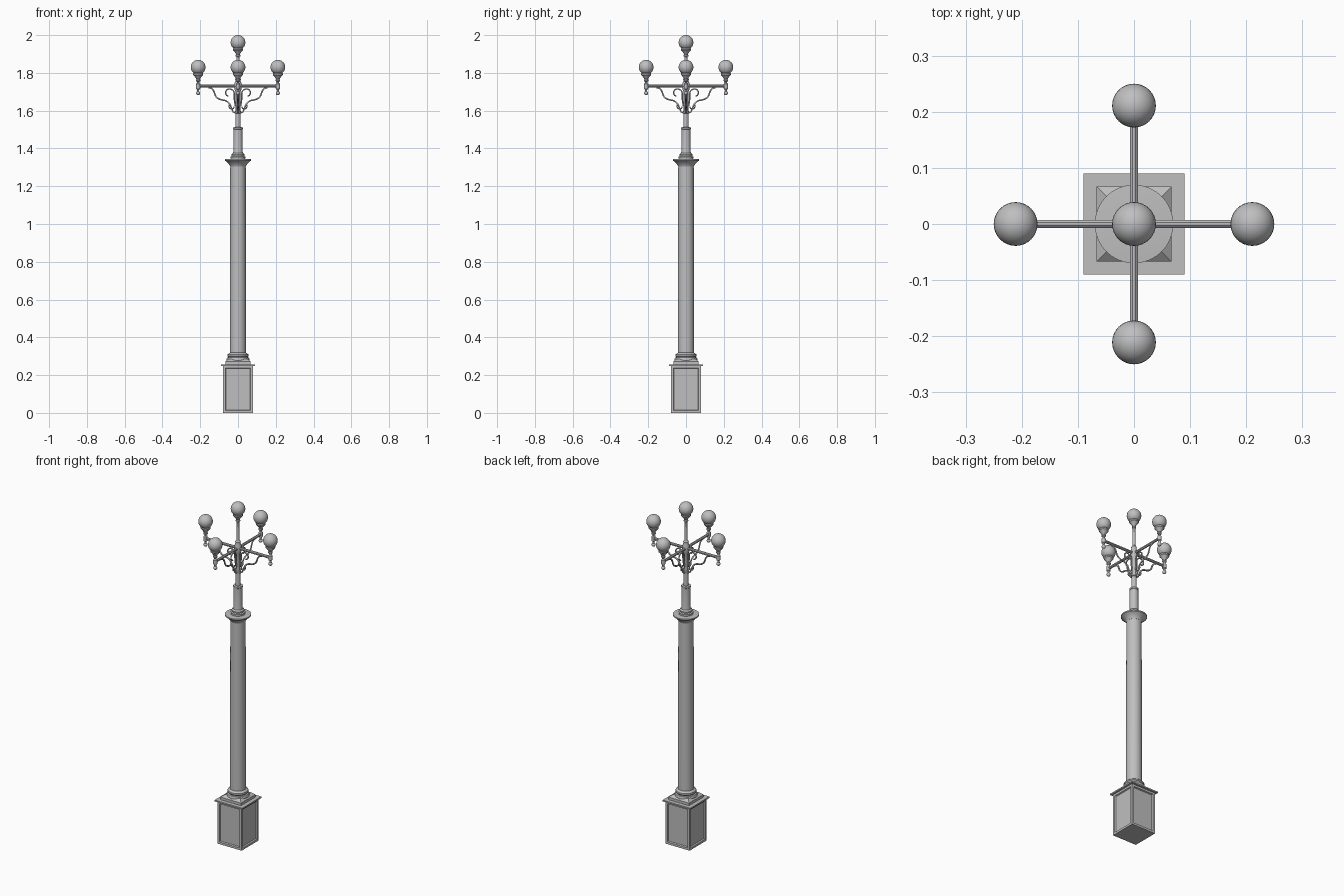
import bpy, bmesh
from math import pi, cos, sin, radians
from mathutils import Matrix, Vector

cube = bpy.data.objects.get("Cube")
if cube:
    bpy.data.objects.remove(cube, do_unlink=True)

metal = bpy.data.materials.new("grey_metal")
metal.use_nodes = True
GREY = (0.52, 0.52, 0.52, 1)
metal.diffuse_color = GREY
metal.node_tree.nodes["Principled BSDF"].inputs["Base Color"].default_value = GREY


def add_object(name, bm, smooth=True):
    mesh = bpy.data.meshes.new(name)
    bmesh.ops.recalc_face_normals(bm, faces=bm.faces)
    bm.to_mesh(mesh)
    bm.free()
    mesh.materials.append(metal)
    obj = bpy.data.objects.new(name, mesh)
    bpy.context.collection.objects.link(obj)
    if smooth:
        bpy.ops.object.select_all(action="DESELECT")
        obj.select_set(True)
        bpy.context.view_layer.objects.active = obj
        bpy.ops.object.shade_smooth_by_angle(angle=radians(35))
    return obj


def lathe(name, profile, sides=32, at=(0, 0, 0)):
    """Closed solid turned round z from (radius, height) pairs."""
    bm = bmesh.new()
    rings = [[bm.verts.new((at[0] + r * cos(2 * pi * i / sides),
                            at[1] + r * sin(2 * pi * i / sides), at[2] + z))
              for i in range(sides)] for r, z in profile]
    for low, high in zip(rings, rings[1:]):
        for i in range(sides):
            j = (i + 1) % sides
            bm.faces.new((low[i], low[j], high[j], high[i]))
    bm.faces.new(rings[0])
    bm.faces.new(rings[-1])
    return add_object(name, bm)


def ball(name, radius, at, segments=32):
    bm = bmesh.new()
    bmesh.ops.create_uvsphere(bm, u_segments=segments, v_segments=segments // 2,
                              radius=radius, matrix=Matrix.Translation(at))
    return add_object(name, bm)


def square_block(name, half, low, high, top_half=None):
    """Square block that may taper towards its top."""
    bm = bmesh.new()
    bmesh.ops.create_cube(bm, size=2)
    for v in bm.verts:
        s = (top_half or half) if v.co.z > 0 else half
        v.co = (v.co.x * s, v.co.y * s, high if v.co.z > 0 else low)
    return bm


def tube(name, points, radius, turn):
    """Smooth rod in the xz plane, turned round z, as a mesh."""
    curve = bpy.data.curves.new(name, "CURVE")
    curve.dimensions = "3D"
    curve.bevel_depth = radius
    curve.bevel_resolution = 1
    curve.resolution_u = 5
    curve.use_fill_caps = True
    spline = curve.splines.new("NURBS")
    spline.points.add(len(points) - 1)
    spline.use_endpoint_u = True
    spline.order_u = 3
    for p, (x, z) in zip(spline.points, points):
        p.co = (x, 0, z, 1)
    curve.materials.append(metal)
    obj = bpy.data.objects.new(name, curve)
    obj.rotation_euler.z = turn
    bpy.context.collection.objects.link(obj)


def spiral(cx, cz, start, sweep, r0, r1, steps=12):
    return [(cx + (r0 + (r1 - r0) * t / steps) * cos(start + sweep * t / steps),
             cz + (r0 + (r1 - r0) * t / steps) * sin(start + sweep * t / steps))
            for t in range(steps + 1)]


# Pedestal with a sunk, bevelled panel on each side
bm = square_block("pedestal", 0.079, 0, 0.25)
bm.normal_update()
sides = [f for f in bm.faces if abs(f.normal.z) < 0.5]
bmesh.ops.inset_individual(bm, faces=sides, thickness=0.018)
bmesh.ops.inset_individual(bm, faces=sides, thickness=0.005, depth=-0.007)
add_object("pedestal", bm, False)
add_object("pedestal_cap", square_block("cap", 0.09, 0.249, 0.257), False)
add_object("plinth", square_block("plinth", 0.067, 0.257, 0.272), False)
add_object("plinth_slope", square_block("slope", 0.067, 0.272, 0.286, 0.05), False)

# Column foot, shaft and flared capital
lathe("column_foot", [(0.06, 0.272), (0.062, 0.283), (0.058, 0.292), (0.052, 0.295),
                      (0.056, 0.302), (0.055, 0.31), (0.048, 0.316), (0.042, 0.319)])
lathe("shaft", [(0.043, 0.3), (0.041, 1.315)])
lathe("capital", [(0.042, 1.305), (0.045, 1.312), (0.053, 1.322), (0.066, 1.334),
                  (0.07, 1.336), (0.07, 1.343), (0.04, 1.345)])

# Upper post, stepped collar, neck and hub
lathe("post_collar", [(0.038, 1.343), (0.039, 1.356), (0.033, 1.36), (0.034, 1.369),
                      (0.027, 1.376)])
lathe("upper_post", [(0.027, 1.37), (0.0245, 1.385), (0.0235, 1.5), (0.0255, 1.502),
                     (0.0255, 1.511), (0.014, 1.513)], 12)
lathe("neck", [(0.014, 1.51), (0.013, 1.585), (0.017, 1.588), (0.017, 1.597),
               (0.012, 1.6), (0.012, 1.7), (0.018, 1.712), (0.019, 1.745),
               (0.014, 1.756), (0.015, 1.768), (0.008, 1.778)], 16)
lathe("top_stem", [(0.008, 1.77), (0.007, 1.89)], 16)


def lamp(label, x, y, z):
    """Globe in a turned cup; z is the middle of the globe."""
    ball(label + "_globe", 0.039, (x, y, z))
    lathe(label + "_cup", [(0.006, -0.078), (0.012, -0.073), (0.012, -0.067),
                           (0.009, -0.063), (0.015, -0.054), (0.022, -0.045),
                           (0.026, -0.041), (0.027, -0.034), (0.024, -0.029)],
          20, (x, y, z))


lamp("top_lamp", 0, 0, 1.961)

# Four arms, each with a lamp, drop finial and scroll bracket
REACH = 0.211
for i, side in enumerate(("left", "back", "right", "front")):
    turn = i * pi / 2
    x, y = REACH * cos(turn), REACH * sin(turn)
    bm = bmesh.new()
    bmesh.ops.create_cone(bm, cap_ends=True, segments=8, radius1=0.008, radius2=0.008,
                          depth=REACH)
    bm.transform(Matrix.Rotation(turn, 4, "Z") @ Matrix.Translation((REACH / 2, 0, 1.73))
                 @ Matrix.Rotation(pi / 2, 4, "Y") @ Matrix.Rotation(pi / 8, 4, "Z"))
    add_object(side + "_arm", bm, False)
    lamp(side + "_lamp", x, y, 1.83)
    lathe(side + "_stem", [(0.005, 1.69), (0.006, 1.712), (0.011, 1.716), (0.012, 1.73),
                           (0.011, 1.742), (0.006, 1.747), (0.006, 1.757)], 16, (x, y, 0))
    ball(side + "_finial", 0.011, (x, y, 1.693), 16)
    # Long S sweep from the arm down to the neck
    tube(side + "_bracket", [(0.155, 1.722), (0.142, 1.722), (0.128, 1.705), (0.118, 1.672),
                             (0.092, 1.657), (0.066, 1.655), (0.045, 1.638), (0.033, 1.61),
                             (0.025, 1.59), (0.01, 1.588)], 0.0045, turn)
    # Curl beneath the arm and a small curl by the neck
    tube(side + "_scroll", [(0.014, 1.625), (0.02, 1.655)]
         + spiral(0.047, 1.692, pi * 1.05, -pi * 1.5, 0.028, 0.015), 0.004, turn)
    tube(side + "_small_curl", spiral(0.031, 1.622, pi * 0.3, -pi * 1.3, 0.019, 0.01, 8),
         0.0035, turn)
